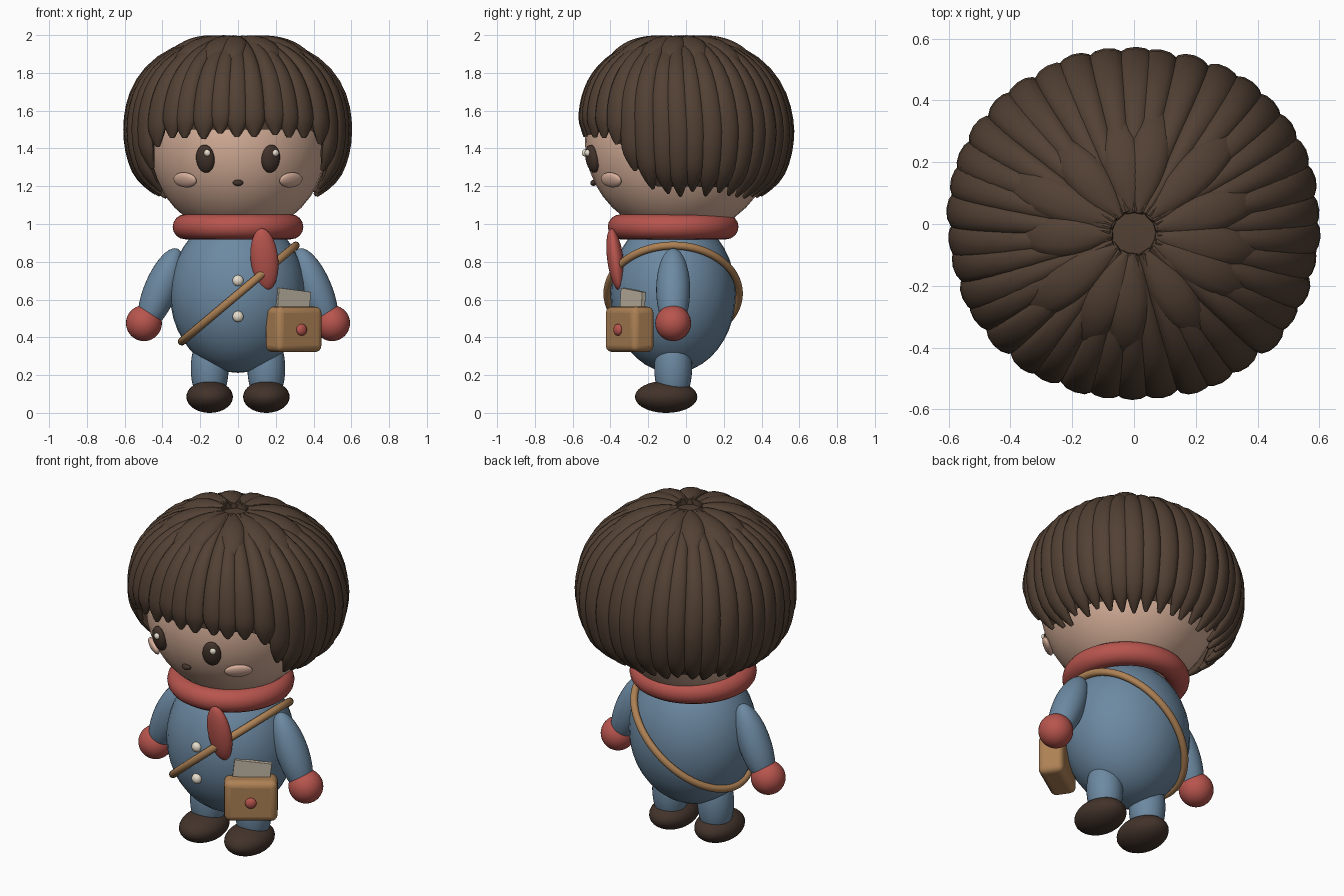
import bpy, bmesh, math, random
from math import sin, cos, pi
from mathutils import Vector

random.seed(4)
if "Cube" in bpy.data.objects:
    bpy.data.objects.remove(bpy.data.objects["Cube"])


def material(name, rgb):
    m = bpy.data.materials.new(name)
    m.use_nodes = True
    m.diffuse_color = (*rgb, 1)
    m.node_tree.nodes["Principled BSDF"].inputs["Base Color"].default_value = (*rgb, 1)
    return m


HAIR = material("hair_brown", (0.085, 0.052, 0.034))
SKIN = material("skin", (0.69, 0.44, 0.325))
BLUSH = material("blush", (0.70, 0.44, 0.34))
DARK = material("dark_brown", (0.055, 0.033, 0.024))
BLUE = material("cloth_blue", (0.15, 0.25, 0.36))
RED = material("knit_red", (0.48, 0.09, 0.075))
TAN = material("leather_tan", (0.42, 0.22, 0.09))
CREAM = material("cream", (0.80, 0.73, 0.61))
PAPER = material("paper", (0.54, 0.48, 0.38))


def finish(name, mat):
    o = bpy.context.object
    o.name = name
    o.data.materials.append(mat)
    bpy.ops.object.shade_smooth_by_angle(angle=math.radians(40))
    return o


def ball(name, loc, size, mat, rot=(0, 0, 0)):
    bpy.ops.mesh.primitive_uv_sphere_add(segments=32, ring_count=20, location=loc, rotation=rot)
    bpy.context.object.scale = size
    return finish(name, mat)


def ring(name, loc, major, minor, mat, rot=(0, 0, 0), scale=(1, 1, 1)):
    bpy.ops.mesh.primitive_torus_add(major_segments=64, minor_segments=16, location=loc,
                                     rotation=rot, major_radius=major, minor_radius=minor)
    bpy.context.object.scale = scale
    return finish(name, mat)


def block(name, loc, size, mat, rot, bevel):
    bpy.ops.mesh.primitive_cube_add(size=1, location=loc, rotation=rot)
    o = bpy.context.object
    o.scale = size
    bpy.ops.object.transform_apply(location=False, rotation=False, scale=True)
    mod = o.modifiers.new("rounding", "BEVEL")
    mod.width, mod.segments = bevel, 4
    return finish(name, mat)


# Body, scarf and strap
AXIS_Y = -0.068
ball("body", (0, AXIS_Y, 0.63), (0.36, 0.332, 0.418), BLUE)
ring("scarf", (0, AXIS_Y, 0.985), 0.28, 0.066, RED)
ball("scarf_tail", (0.14, -0.374, 0.813), (0.073, 0.043, 0.165), RED, (0.13, -0.1, 0))
ring("bag_strap", (0.004, AXIS_Y, 0.632), 0.394, 0.021, TAN, (0, -0.70, 0), (1, 0.89, 1))
for i, z in enumerate((0.51, 0.70)):
    ball(f"coat_button_{i}", (0, -0.392, z), (0.029, 0.024, 0.029), CREAM)

# Limbs
for side, s in (("left", 1), ("right", -1)):
    ball(side + "_arm", (s * 0.41, AXIS_Y, 0.652), (0.088, 0.09, 0.235), BLUE, (0, -0.39 * s, 0))
    ball(side + "_mitten", (s * 0.498, AXIS_Y, 0.475), (0.095,) * 3, RED)
    ball(side + "_leg", (s * 0.15, AXIS_Y, 0.235), (0.1, 0.1, 0.2), BLUE)
    ball(side + "_shoe", (s * 0.15, -0.105, 0.085), (0.123, 0.165, 0.085), DARK)

# Satchel with a letter inside
TURN = 0.59
bag = Vector((0.295, -0.298, 0.442))
out = Vector((sin(TURN), -cos(TURN), 0))
block("satchel", bag, (0.29, 0.142, 0.24), TAN, (0, 0, TURN), 0.034)
ball("satchel_clasp", bag + out * 0.075 + Vector((0, 0, -0.002)), (0.031, 0.02, 0.031), RED, (0, 0, TURN))
block("letter", bag + Vector((-0.007, 0.014, 0.12)), (0.205, 0.024, 0.18), PAPER, (0, 0.11, TURN), 0.002)

# Head and face
HEAD = Vector((0, -0.036, 1.44))
HEAD_R = Vector((0.475, 0.5, 0.5))
ball("head", HEAD, HEAD_R, SKIN)


def on_face(name, x, z, size, mat, lift=0.0):
    """Flattened ball lying on the front of the head."""
    u, w = x / HEAD_R.x, (z - HEAD.z) / HEAD_R.z
    v = -math.sqrt(1 - u * u - w * w)
    n = Vector((u / HEAD_R.x, v / HEAD_R.y, w / HEAD_R.z)).normalized()
    p = Vector((x, HEAD.y + v * HEAD_R.y, z)) + n * lift
    return ball(name, p, size, mat, n.to_track_quat('-Y', 'Z').to_euler())


for side, s in (("left", 1), ("right", -1)):
    on_face(side + "_eye", s * 0.172, 1.346, (0.051, 0.033, 0.075), DARK, 0.003)
    on_face(side + "_eye_glint", s * 0.169 + 0.017, 1.38, (0.018, 0.014, 0.018), CREAM, 0.033)
    on_face(side + "_cheek", s * 0.275, 1.237, (0.077, 0.022, 0.042), BLUSH, 0.009)
on_face("nose", 0, 1.22, (0.028, 0.018, 0.016), DARK, 0.004)

# Hair: a cap covered by tapered locks that run from the crown to the hem
HAIR_R = Vector((0.572, 0.539, 0.465))
HAIR_Z = 1.5


def hair_point(a, phi, lift=0.0):
    """Point on the slightly squared hair shell; a runs from the front, phi from the crown."""
    r = HAIR_R + Vector((lift,) * 3)
    fullness = 1 + 0.045 * sin(2 * phi) ** 2 + 0.022 * (sin(2 * a) * sin(phi)) ** 2
    return Vector((r.x * sin(phi) * sin(a) * fullness,
                   -r.y * sin(phi) * cos(a) * fullness - 0.03 * max(0, cos(phi)),
                   HAIR_Z + r.z * cos(phi) * fullness))


def hem_phi(a, extra=0.0):
    d = abs((a + pi) % (2 * pi) - pi)
    t = min(1, max(0, (d - 0.7) / 0.55))
    z = 1.465 - 0.29 * t * t * (3 - 2 * t) + extra
    return math.acos((z - HAIR_Z) / HAIR_R.z)


def add_lock(bm, a, phi0, phi1, width, thick, lift, steps=18, sides=12):
    rings = []
    for i in range(steps + 1):
        t = 1 - (1 - i / steps) ** 1.3
        phi = phi0 + (phi1 - phi0) * t
        p = hair_point(a, phi, lift(t))
        along = (hair_point(a, phi + 0.01) - hair_point(a, phi - 0.01)).normalized()
        across = Vector((cos(a), sin(a), 0))
        across = (across - along * across.dot(along)).normalized()
        normal = along.cross(across)
        w, h = width(t, phi), thick(t)
        rings.append([bm.verts.new(p + across * w * cos(k * 2 * pi / sides) + normal * h * sin(k * 2 * pi / sides))
                      for k in range(sides)])
    for r0, r1 in zip(rings, rings[1:]):
        for k in range(sides):
            j = (k + 1) % sides
            bm.faces.new((r0[k], r0[j], r1[j], r1[k]))
    bm.faces.new(rings[0])
    bm.faces.new(rings[-1])


def mesh_object(name, bm, mat):
    bmesh.ops.recalc_face_normals(bm, faces=bm.faces[:])
    me = bpy.data.meshes.new(name)
    bm.to_mesh(me)
    bm.free()
    o = bpy.data.objects.new(name, me)
    bpy.context.collection.objects.link(o)
    bpy.ops.object.select_all(action='DESELECT')
    o.select_set(True)
    bpy.context.view_layer.objects.active = o
    return finish(name, mat)


# Cap under the locks
bm = bmesh.new()
AROUND, DOWN = 72, 20
top = bm.verts.new(hair_point(0, 0))
prev = None
for i in range(1, DOWN + 1):
    row = [bm.verts.new(hair_point(a, hem_phi(a, 0.035) * i / DOWN))
           for a in (k * 2 * pi / AROUND for k in range(AROUND))]
    for k in range(AROUND):
        j = (k + 1) % AROUND
        bm.faces.new((prev[k], prev[j], row[j], row[k]) if prev else (top, row[j], row[k]))
    prev = row
mesh_object("hair_cap", bm, HAIR)

# Long locks down to the hem
bm = bmesh.new()
LOCKS = 38
for k in range(LOCKS):
    a = (k + random.uniform(-0.12, 0.12)) * 2 * pi / LOCKS
    bump = random.uniform(-0.006, 0.003)
    add_lock(bm, a, 0.13, hem_phi(a, random.uniform(-0.015, 0.015)),
             lambda t, phi: (0.012 + 0.049 * sin(phi)) * (0.2 + 0.8 * min(1, (1 - t) / 0.12) ** 0.8),
             lambda t: 0.035 * (0.3 + 0.7 * min(1, (1 - t) / 0.12)),
             lambda t: bump)
mesh_object("hair_locks", bm, HAIR)

# Short overlapping locks around the crown
bm = bmesh.new()
CROWN = 13
for k in range(CROWN):
    a = (k + random.uniform(-0.2, 0.2)) * 2 * pi / CROWN
    add_lock(bm, a, 0.12, random.uniform(0.7, 0.95),
             lambda t, phi: 0.016 + 0.05 * sin(pi * t ** 0.9) ** 0.8 if t < 0.999 else 0.008,
             lambda t: 0.032 * (1 - 0.6 * t ** 3),
             lambda t: 0.02 * sin(pi * t) - 0.012 * t ** 3)
mesh_object("crown_locks", bm, HAIR)
